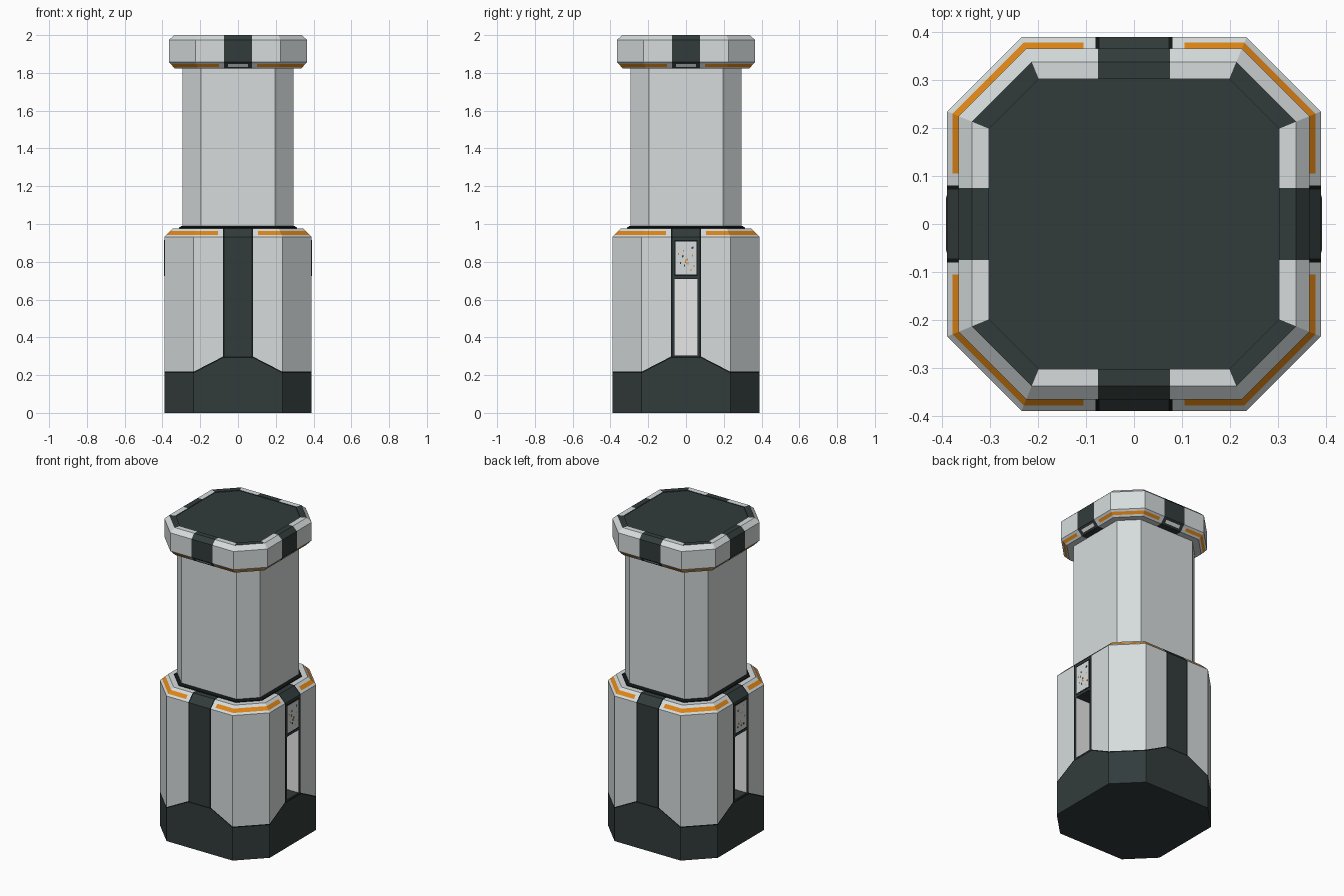
import bpy, bmesh, random
from mathutils import Vector

random.seed(4)
if "Cube" in bpy.data.objects:
    bpy.data.objects.remove(bpy.data.objects["Cube"])


def material(name, rgb):
    m = bpy.data.materials.new(name)
    m.use_nodes = True
    m.diffuse_color = (*rgb, 1)
    m.node_tree.nodes["Principled BSDF"].inputs["Base Color"].default_value = (*rgb, 1)
    return m


LIGHT, DARK, BLACK, ORANGE, WHITE = range(5)
MATS = [material("light_grey", (0.67, 0.71, 0.71)),
        material("dark_grey", (0.032, 0.045, 0.044)),
        material("seam_black", (0.006, 0.008, 0.008)),
        material("orange", (0.75, 0.24, 0.008)),
        material("white", (1, 1, 1))]


def finish(bm, name):
    bmesh.ops.recalc_face_normals(bm, faces=bm.faces[:])
    mesh = bpy.data.meshes.new(name)
    bm.to_mesh(mesh)
    bm.free()
    for m in MATS:
        mesh.materials.append(m)
    ob = bpy.data.objects.new(name, mesh)
    bpy.context.collection.objects.link(ob)
    return ob


def octagon_loft(profile):
    """Stack of chamfered-square rings from (half width, height) pairs."""
    bm = bmesh.new()
    rings = []
    for h, z in profile:
        c = 0.235 - (0.39 - h) * 0.414
        pts = [(h, -c), (h, c), (c, h), (-c, h), (-h, c), (-h, -c), (-c, -h), (c, -h)]
        rings.append([bm.verts.new((x, y, z)) for x, y in pts])
    for a, b in zip(rings, rings[1:]):
        for i in range(8):
            j = (i + 1) % 8
            bm.faces.new((a[i], a[j], b[j], b[i]))
    bm.faces.new(rings[0][::-1])
    bm.faces.new(rings[-1])
    return bm


def cut(bm, co, no):
    geom = bm.verts[:] + bm.edges[:] + bm.faces[:]
    bmesh.ops.bisect_plane(bm, geom=geom, plane_co=co, plane_no=no, dist=1e-5)


def cut_sides(bm, offsets):
    for d in offsets:
        for s in (-1, 1):
            cut(bm, (s * d, 0, 0), (1, 0, 0))
            cut(bm, (0, s * d, 0), (0, 1, 0))


def paint(bm, rule):
    bm.normal_update()
    for f in bm.faces:
        c = f.calc_center_median()
        f.material_index = rule(min(abs(c.x), abs(c.y)), max(abs(c.x), abs(c.y)), c.z)


def box(name, lo, hi, mat):
    bm = bmesh.new()
    bmesh.ops.create_cube(bm, size=1)
    lo, hi = Vector(lo), Vector(hi)
    for v in bm.verts:
        v.co = (lo + hi) / 2 + v.co * (hi - lo)
    for f in bm.faces:
        f.material_index = mat
    return finish(bm, name)


def side_box(name, s, x0, x1, y0, y1, z0, z1, mat):
    xs = sorted((s * x0, s * x1))
    return box(name, (xs[0], y0, z0), (xs[1], y1, z1), mat)


# Lower housing: dark foot with raised centres, light panels, dark centre strips
SLOPE, SEAM = 0.516, 0.008
bm = octagon_loft([(0.39, 0), (0.39, 0.21), (0.39, 0.21 + SEAM), (0.39, 0.29),
                   (0.39, 0.29 + SEAM), (0.39, 0.932), (0.379, 0.943),
                   (0.360, 0.962), (0.345, 0.977), (0.31, 0.977)])
cut_sides(bm, (0.072, 0.08, 0.105))
for s in (-1, 1):
    for lift in (0, SEAM):
        cut(bm, (s * 0.08, 0, 0.29 + lift), (s * SLOPE, 0, 1))
        cut(bm, (0, s * 0.08, 0.29 + lift), (0, s * SLOPE, 1))


def housing_rule(s, r, z):
    foot = max(0.21, min(0.29, 0.29 - (s - 0.08) * SLOPE))
    if z < foot:
        return DARK
    if z < foot + SEAM:
        return BLACK
    if s < 0.072:
        return DARK
    if s < 0.08:
        return BLACK
    if 0.943 < z < 0.962 and s > 0.105:
        return ORANGE
    return LIGHT


paint(bm, housing_rule)

# Openings on the left and right strips
SLOT_Y, Z0, Z1 = 0.06, 0.305, 0.71
for s in (-1, 1):
    cut(bm, (0, s * SLOT_Y, 0), (0, 1, 0))
for z in (Z0, Z1):
    cut(bm, (0, 0, z), (0, 0, 1))
hole = []
for f in bm.faces:
    c = f.calc_center_median()
    if abs(c.x) > 0.38 and abs(c.y) < SLOT_Y and Z0 < c.z < Z1:
        hole.append(f)
bmesh.ops.delete(bm, geom=hole, context='FACES')
finish(bm, "lower_housing")

for s, side in ((-1, "right"), (1, "left")):
    # Recess lining
    side_box(side + "_slot_back", s, 0.18, 0.19, -0.06, 0.06, Z0, Z1, WHITE)
    side_box(side + "_slot_sill", s, 0.18, 0.389, -0.06, 0.06, Z0 - 0.005, Z0, DARK)
    side_box(side + "_slot_ceiling", s, 0.18, 0.389, -0.06, 0.06, Z1, Z1 + 0.005, DARK)
    for t in (-1, 1):
        y0, y1 = sorted((t * SLOT_Y, t * (SLOT_Y + 0.005)))
        side_box(side + "_slot_jamb", s, 0.18, 0.389, y0, y1, Z0, Z1, WHITE)
    # Display plate with small indicator marks
    side_box(side + "_display_frame", s, 0.385, 0.391, -0.06, 0.06, 0.725, 0.916, BLACK)
    side_box(side + "_display", s, 0.385, 0.392, -0.055, 0.055, 0.732, 0.908, LIGHT)
    for i in range(16):
        y, z = random.uniform(-0.045, 0.04), random.uniform(0.745, 0.89)
        side_box(side + "_display_mark", s, 0.39, 0.393, y, y + 0.005, z, z + 0.01,
                 ORANGE if i % 3 else DARK)

# Collar and column
bm = octagon_loft([(0.312, 0.96), (0.312, 0.982), (0.297, 0.99)])
paint(bm, lambda s, r, z: BLACK)
finish(bm, "column_collar")
finish(octagon_loft([(0.295, 0.97), (0.295, 1.85)]), "column")

# Head: chamfered cap with dark straps, orange underside lines and a dark top plate
bm = octagon_loft([(0.30, 1.822), (0.333, 1.822), (0.343, 1.832), (0.356, 1.847),
                   (0.366, 1.857), (0.366, 1.974), (0.338, 2.0), (0.303, 2.0),
                   (0.303, 1.996)])
cut_sides(bm, (0.052, 0.075, 0.10))


def head_rule(s, r, z):
    if z > 1.99 and r < 0.3031:
        return DARK
    line = 1.832 < z < 1.847
    if s < 0.075:
        return WHITE if line and s < 0.052 else DARK
    return ORANGE if line and s > 0.10 else LIGHT


paint(bm, head_rule)
finish(bm, "head_cap")
